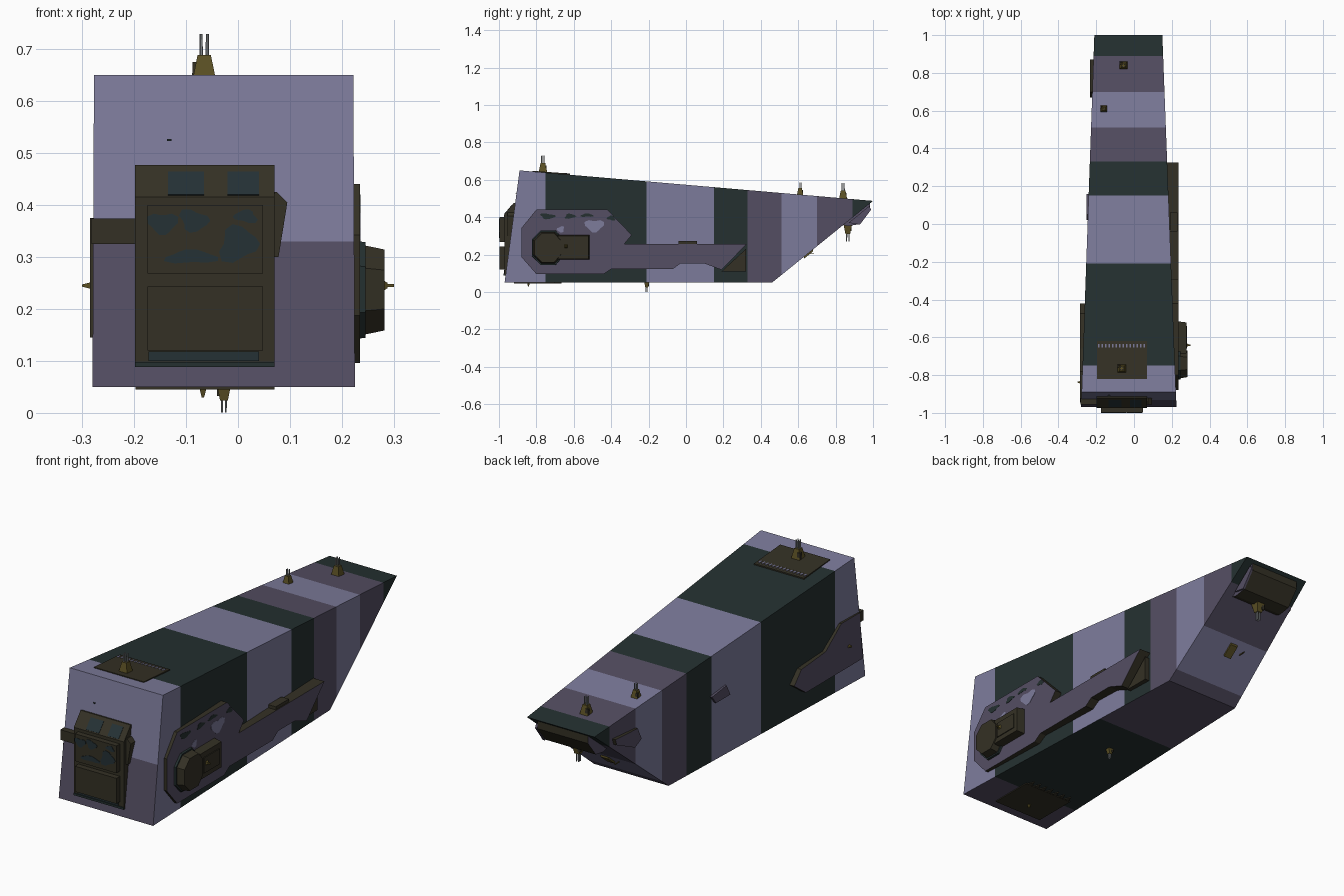
import bpy, bmesh, math
from mathutils import Vector, Matrix

if "Cube" in bpy.data.objects:
    bpy.data.objects.remove(bpy.data.objects["Cube"])


def material(name, r, g, b):
    m = bpy.data.materials.new(name)
    m.diffuse_color = (r, g, b, 1)
    m.use_nodes = True
    m.node_tree.nodes["Principled BSDF"].inputs["Base Color"].default_value = m.diffuse_color
    return m


LIGHT = material("light_lavender", .205, .20, .33)
PURPLE = material("dusky_purple", .09, .077, .125)
GREEN = material("deep_green", .018, .03, .03)
OLIVE = material("dark_olive", .034, .030, .018)
TEAL = material("dark_teal", .018, .031, .036)
OCHRE = material("ochre", .105, .08, .018)
GREY = material("barrel_grey", .24, .26, .27)


def finish(name, bm, mats):
    bmesh.ops.recalc_face_normals(bm, faces=bm.faces[:])
    me = bpy.data.meshes.new(name)
    bm.to_mesh(me)
    bm.free()
    for m in mats:
        me.materials.append(m)
    ob = bpy.data.objects.new(name, me)
    bpy.context.collection.objects.link(ob)
    return ob


def prism(name, pts, axis, lo, hi, mat, cap=None, taper_lo=1, taper_hi=1):
    """Extrude a 2D outline along an axis; caps may differ in colour or size."""
    ca = (min(p[0] for p in pts) + max(p[0] for p in pts)) / 2
    cb = (min(p[1] for p in pts) + max(p[1] for p in pts)) / 2
    bm = bmesh.new()

    def ring(level, t):
        out = []
        for a, b in pts:
            a, b = ca + (a - ca) * t, cb + (b - cb) * t
            co = {'x': (level, a, b), 'y': (a, level, b), 'z': (a, b, level)}[axis]
            out.append(bm.verts.new(co))
        return out
    r0, r1 = ring(lo, taper_lo), ring(hi, taper_hi)
    caps = [bm.faces.new(r0), bm.faces.new(r1)]
    n = len(pts)
    for i in range(n):
        j = (i + 1) % n
        bm.faces.new((r0[i], r0[j], r1[j], r1[i]))
    if cap:
        for f in caps:
            f.material_index = 1
    return finish(name, bm, [mat, cap] if cap else [mat])


def rect(a0, a1, b0, b1):
    return [(a0, b0), (a1, b0), (a1, b1), (a0, b1)]


def blotch(a, b, ra, rb, seed):
    """Wobbly outline for a camouflage patch."""
    out = []
    for i in range(14):
        t = math.tau * i / 14
        k = 1 + .22 * math.sin(3 * t + seed) + .12 * math.cos(2 * t + 2 * seed)
        out.append((a + ra * k * math.cos(t), b + rb * k * math.sin(t)))
    return out


# Hull: tapering wedge, cut into painted bands
def hull_x(y):
    t = (y + .97) / 1.97
    return -.28 + .07 * t, .225 - .075 * t


bm = bmesh.new()
profile = [(-.97, .05), (-.89, .65), (1.0, .487), (.46, .05)]
left = [bm.verts.new((hull_x(y)[0], y, z)) for y, z in profile]
right = [bm.verts.new((hull_x(y)[1], y, z)) for y, z in profile]
bm.faces.new(left)
bm.faces.new(right)
for i in range(4):
    j = (i + 1) % 4
    bm.faces.new((left[i], left[j], right[j], right[i]))
bmesh.ops.recalc_face_normals(bm, faces=bm.faces[:])
bm.normal_update()


def cut(co, no, test):
    faces = [f for f in bm.faces if test(f.normal)]
    geom = faces + list({e for f in faces for e in f.edges}) + list({v for f in faces for v in f.verts})
    bmesh.ops.bisect_plane(bm, geom=geom, plane_co=co, plane_no=no)
    bm.normal_update()


BANDS = [-.75, -.21, .15, .33, .51, .70, .89]
BAND_COLOUR = [0, 2, 0, 2, 1, 0, 1, 2]
for y in BANDS:
    cut((0, y, 0), (0, 1, 0), lambda n: n.z > -.95)
for y in (-.75, -.02):
    cut((0, y, 0), (0, 1, 0), lambda n: n.z < -.95)
cut((0, 0, .33), (0, 0, 1), lambda n: n.y < -.8)
for f in bm.faces:
    c = f.calc_center_median()
    if f.normal.z < -.95:
        f.material_index = 2 if -.75 < c.y < -.02 else 1
    elif f.normal.y < -.8:
        f.material_index = 0 if c.z > .33 else 1
    else:
        f.material_index = BAND_COLOUR[sum(c.y > b for b in BANDS)]
finish("hull", bm, [LIGHT, PURPLE, GREEN])

# Right side armour arm
arm = [(-.88, .187), (-.88, .342), (-.80, .44), (-.42, .44), (-.29, .305), (-.33, .257),
       (.325, .257), (.19, .118), (.10, .152), (-.03, .152), (-.07, .123), (-.40, .123),
       (-.44, .096), (-.80, .096)]
prism("right_arm_plate", arm, 'x', .17, .235, OLIVE, PURPLE)
prism("arm_tip_block", [(.19, .11), (.32, .11), (.32, .23)], 'x', .165, .20, OLIVE)
prism("arm_top_block", rect(-.04, .06, .25, .272), 'x', .19, .230, OLIVE)
for i, (y, z, ry, rz, m) in enumerate([(-.49, .355, .045, .035, LIGHT), (-.74, .405, .04, .014, GREEN),
                                       (-.62, .405, .03, .012, GREEN), (-.53, .41, .03, .010, GREEN),
                                       (-.40, .395, .022, .012, GREEN), (-.67, .335, .02, .015, LIGHT)]):
    prism(f"arm_patch_{i}", blotch(y, z, ry, rz, i), 'x', .234, .2362, m)

# Pod on the arm
octagon = [(-.82, .195), (-.82, .28), (-.775, .325), (-.70, .325), (-.66, .28), (-.66, .195), (-.70, .148), (-.775, .148)]
prism("pod_round", octagon, 'x', .23, .282, OLIVE, taper_hi=.88)
prism("pod_rim", octagon, 'x', .23, .245, GREEN, taper_lo=1.06, taper_hi=1.04)
prism("pod_box", rect(-.69, -.515, .172, .305), 'x', .23, .277, OLIVE, taper_hi=.93)
prism("pod_lid", rect(-.66, -.54, .20, .275), 'x', .27, .281, OLIVE)
prism("pod_spike", rect(-.645, -.637, .242, .248), 'x', .28, .30, OCHRE)
prism("pod_spike_base", rect(-.65, -.632, .235, .255), 'x', .28, .288, OCHRE, taper_hi=.5)

# Left side plates
prism("left_plate", [(-.42, .21), (-.475, .27), (-.66, .285), (-.78, .375), (-.92, .375),
                     (-.945, .145), (-.51, .145)], 'x', -.285, -.24, OLIVE, PURPLE)
prism("left_spike", rect(-.845, -.83, .238, .252), 'x', -.30, -.28, OCHRE, taper_lo=.3)
prism("left_rear_plate", [(.67, .36), (.72, .335), (.86, .40), (.87, .43), (.70, .42)], 'x', -.232, -.20, OLIVE, PURPLE)
prism("left_mid_plate", [(.02, .33), (.13, .33), (.16, .37), (.05, .385)], 'x', -.252, -.23, PURPLE)

# Front block with two stacked panels
prism("front_block", [(-.97, .09), (-.972, .415), (-.92, .477), (-.88, .477), (-.92, .09)], 'x', -.198, .07, OLIVE)
prism("front_block_base", rect(-.198, .07, .088, .098), 'y', -.975, -.93, GREEN)
prism("front_panel_lower", rect(-.174, .048, .12, .243), 'y', -.998, -.96, OLIVE)
prism("front_panel_upper", rect(-.174, .048, .268, .40), 'y', -.998, -.96, OLIVE)
for i, (x, z, rx, rz) in enumerate([(-.145, .365, .026, .022), (-.085, .37, .028, .02), (.0, .325, .038, .032),
                                    (-.09, .30, .045, .014), (.015, .378, .022, .012)]):
    prism(f"front_patch_{i}", blotch(x, z, rx, rz, i), 'y', -1.0, -.997, TEAL)
prism("front_patch_low", rect(-.172, .04, .1, .118), 'y', -.974, -.965, TEAL)
for i, (x, w) in enumerate([(-.10, .035), (.01, .03)]):   # patches on the sloped hood
    prism(f"hood_patch_{i}", [(-.970, .420), (-.932, .465), (-.93, .460), (-.965, .415)], 'x', x - w, x + w, TEAL)
prism("front_left_arm", rect(-.282, -.19, .325, .374), 'y', -.955, -.91, OLIVE)
prism("front_right_bracket", [(.06, .30), (.078, .30), (.095, .405), (.075, .425), (.06, .425)], 'y', -.955, -.90, OLIVE)
prism("front_slot", rect(-.137, -.128, .523, .527), 'y', -.912, -.90, GREEN)


# Roof and belly plates
def roof(y):
    return .65 - (y + .89) * .163 / 1.89


prism("roof_plate", [(-.82, roof(-.82) - .01), (-.82, roof(-.82) + .004), (-.62, roof(-.62) + .006),
                     (-.62, roof(-.62) - .01)], 'x', -.197, .07, OLIVE)
for i in range(14):
    x = -.19 + i * .0185
    prism(f"roof_tooth_{i}", rect(x, x + .008, -.655, -.635), 'z', .62, roof(-.645) + .008, LIGHT)
prism("belly_plate", rect(-.197, .07, -.92, -.70), 'z', .045, .06, OLIVE)
for i in range(7):
    x = -.19 + i * .037
    prism(f"belly_tooth_{i}", [(x, -.70), (x + .03, -.70), (x + .015, -.665)], 'z', .046, .06, OLIVE)
prism("belly_spike", rect(-.075, -.06, -.85, -.835), 'z', .03, .05, OCHRE, taper_lo=.3)

# Block under the tail tip
prism("tail_block", [(.835, .36), (.865, .352), (.925, .362), (.985, .438), (.985, .48)], 'x', -.165, .105, OLIVE, PURPLE)
prism("tail_side_fin", [(.87, .37), (.93, .36), (.99, .44), (.98, .46)], 'x', .105, .115, PURPLE)
prism("slope_hatch", [(.63, .177), (.68, .218), (.68, .23), (.63, .19)], 'x', -.06, -.02, OCHRE)
prism("slope_pin", rect(.63, .685, .202, .206), 'x', -.10, -.096, OCHRE)


# Gun turrets: square tapered base, small housing, four barrels
def turret(name, x, y, z, s, up=1):
    bm = bmesh.new()

    def add(segs, r1, r2, z0, z1, dx, dy, mi):
        m = Matrix.Translation((dx, dy, (z0 + z1) / 2)) @ Matrix.Rotation(math.pi / 4, 4, 'Z')
        vs = bmesh.ops.create_cone(bm, cap_ends=True, segments=segs, radius1=r1, radius2=r2,
                                   depth=z1 - z0, matrix=m)['verts']
        for f in {f for v in vs for f in v.link_faces}:
            f.material_index = mi
    add(4, .033, .018, -.008, .044, 0, 0, 0)
    add(4, .012, .010, .0, .03, -.015, .012, 1)
    for dx in (-.006, .006):
        for dy in (-.006, .006):
            add(6, .0035, .003, .04, .084, dx, dy, 2)
    bmesh.ops.transform(bm, verts=bm.verts[:],
                        matrix=Matrix.Translation((x, y, z)) @ Matrix.Diagonal((s, s, s * up, 1)))
    finish(name, bm, [OCHRE, OLIVE, GREY])


turret("turret_roof_front", -.065, -.765, .645, 1)
turret("turret_roof_rear", -.055, .84, .502, .95)
turret("turret_roof_mid", -.16, .61, .522, .75)
turret("turret_belly", -.027, -.21, .05, .59, -1)
turret("turret_tail", -.03, .865, .355, 1, -1)
